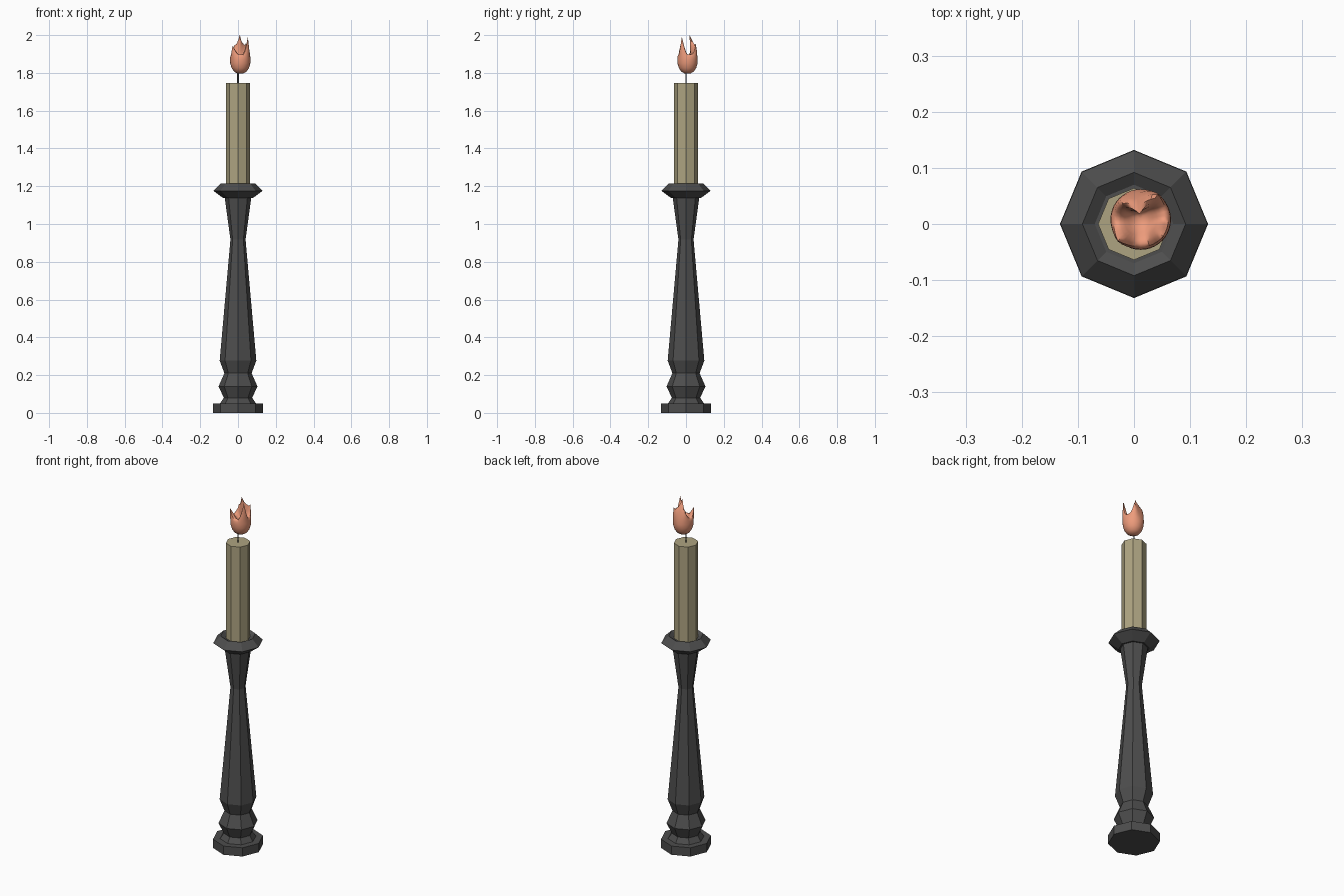
import bpy, math
from mathutils import Vector

if "Cube" in bpy.data.objects:
    bpy.data.objects.remove(bpy.data.objects["Cube"])


def material(name, rgb):
    m = bpy.data.materials.new(name)
    m.diffuse_color = (*rgb, 1)
    m.use_nodes = True
    m.node_tree.nodes["Principled BSDF"].inputs["Base Color"].default_value = m.diffuse_color
    return m


def make_object(name, verts, faces, mat):
    me = bpy.data.meshes.new(name)
    me.from_pydata(verts, [], faces)
    me.update()
    ob = bpy.data.objects.new(name, me)
    bpy.context.collection.objects.link(ob)
    me.materials.append(mat)
    return ob


def lathe(profile, n, cx=0, cy=0):
    """Closed solid of revolution, profile of (radius, height) from bottom to top."""
    verts, faces = [], []
    for r, z in profile:
        for i in range(n):
            a = 2 * math.pi * i / n
            verts.append(Vector((cx + r * math.cos(a), cy + r * math.sin(a), z)))
    for k in range(len(profile) - 1):
        for i in range(n):
            j = (i + 1) % n
            faces.append((k * n + i, k * n + j, (k + 1) * n + j, (k + 1) * n + i))
    faces.append(tuple(reversed(range(n))))
    faces.append(tuple(range((len(profile) - 1) * n, len(profile) * n)))
    return verts, faces


iron = material("dark_iron", (0.075, 0.075, 0.075))
wax = material("wax", (0.42, 0.37, 0.22))
fire = material("fire", (0.85, 0.33, 0.2))

# octagonal turned holder with drip cup
holder = [(0.132, 0), (0.132, 0.05), (0.095, 0.05), (0.075, 0.08), (0.103, 0.14),
          (0.072, 0.21), (0.097, 0.277), (0.04, 0.918), (0.07, 1.137), (0.078, 1.137),
          (0.131, 1.176), (0.092, 1.214), (0.07, 1.2)]
make_object("candle_holder", *lathe(holder, 8), iron)

# candle and wick
make_object("candle", *lathe([(0.064, 1.195), (0.064, 1.747)], 8), wax)
make_object("wick", *lathe([(0.004, 1.74), (0.004, 1.81)], 6), iron)

# flame: rounded bowl with a dimpled top, then tongues pulled up from its rim
bowl = [(0.002, 1.796), (0.018, 1.798), (0.034, 1.808), (0.046, 1.826), (0.053, 1.85),
        (0.054, 1.87), (0.053, 1.885), (0.049, 1.895), (0.043, 1.897), (0.036, 1.895),
        (0.029, 1.89), (0.022, 1.884), (0.015, 1.878), (0.008, 1.874), (0.002, 1.873)]
verts, faces = lathe(bowl, 40, 0.012, 0.008)
tongues = [((0.05, -0.022), (0.052, -0.022, 1.99)),
           ((-0.026, -0.026), (-0.029, -0.03, 1.945)),
           ((-0.018, 0.036), (-0.02, 0.038, 1.94)),
           ((0.036, 0.048), (0.042, 0.053, 1.955)),
           ((0.006, 0.04), (0.01, 0.018, 2.0))]
rest = [v.copy() for v in verts]
for base, tip in tongues:
    b = Vector((*base, 1.895))
    pivot = min(rest, key=lambda v: (v - b).length)
    pull = Vector(tip) - pivot
    for v, r in zip(verts, rest):
        d = (r - pivot).length / 0.03
        if d < 1:
            v += pull * (1 - d) ** 1.5
flame = make_object("flame", verts, faces, fire)
bpy.context.view_layer.objects.active = flame
flame.select_set(True)
bpy.ops.object.shade_smooth_by_angle(angle=math.radians(50))
